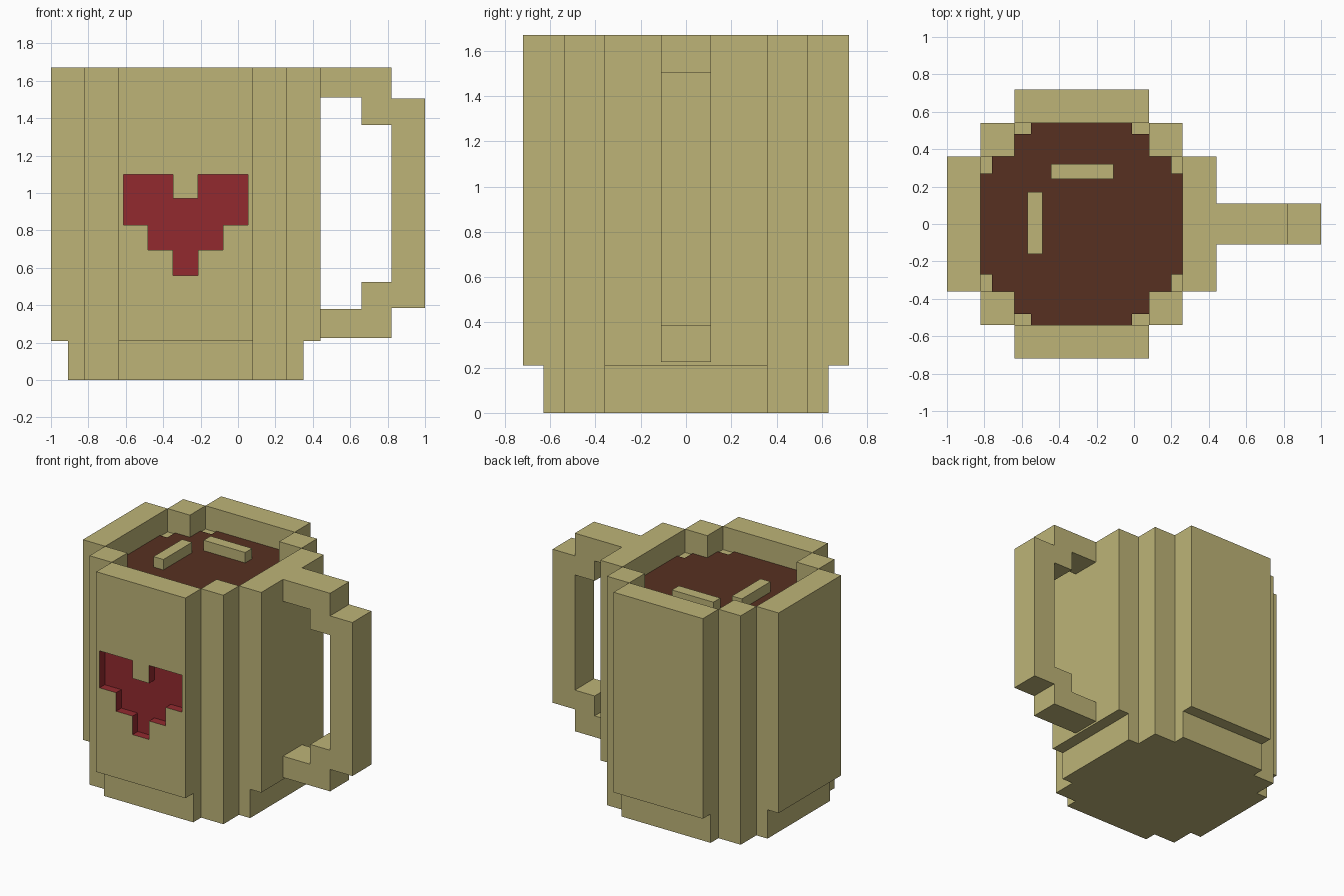
import bpy, bmesh

if "Cube" in bpy.data.objects:
    bpy.data.objects.remove(bpy.data.objects["Cube"])

CX = -0.28  # centre of the cup body


def material(name, rgb):
    m = bpy.data.materials.new(name)
    m.diffuse_color = (*rgb, 1)
    m.use_nodes = True
    m.node_tree.nodes["Principled BSDF"].inputs["Base Color"].default_value = m.diffuse_color
    return m


TAN = material("tan_ceramic", (0.51, 0.455, 0.185))
RED = material("heart_red", (0.29, 0.023, 0.028))
BROWN = material("coffee_brown", (0.095, 0.03, 0.015))


def prism(name, pts, lo, hi, mats, axis="z", index=0):
    """Extrude a flat outline along z (points are x,y) or y (points are x,z)."""
    place = (lambda p, h: (p[0], p[1], h)) if axis == "z" else (lambda p, h: (p[0], h, p[1]))
    bm = bmesh.new()
    rings = [[bm.verts.new(place(p, h)) for p in pts] for h in (lo, hi)]
    bm.faces.new(rings[0])
    bm.faces.new(rings[1])
    n = len(pts)
    for i in range(n):
        j = (i + 1) % n
        bm.faces.new((rings[0][i], rings[0][j], rings[1][j], rings[1][i]))
    bmesh.ops.recalc_face_normals(bm, faces=bm.faces)
    for f in bm.faces:
        f.material_index = index
    me = bpy.data.meshes.new(name)
    bm.to_mesh(me)
    bm.free()
    for m in mats:
        me.materials.append(m)
    ob = bpy.data.objects.new(name, me)
    bpy.context.collection.objects.link(ob)
    return ob


def box(name, x0, x1, y0, y1, z0, z1, mats=(TAN,)):
    return prism(name, [(x0, y0), (x1, y0), (x1, y1), (x0, y1)], z0, z1, mats)


def stepped(steps):
    """Symmetric stepped round outline from (half width, half depth) pairs, widest first."""
    q = []
    for i, (a, b) in enumerate(steps):
        q.append((a, b))
        if i + 1 < len(steps):
            q.append((steps[i + 1][0], b))
    pts = q + [(-x, y) for x, y in reversed(q)]
    pts += [(-x, -y) for x, y in q] + [(x, -y) for x, y in reversed(q)]
    return [(x + CX, y) for x, y in pts]


# Cup core, filled up to the drink
prism("cup_core", stepped([(0.54, 0.36), (0.36, 0.54)]), 0, 1.50, [TAN])

# Four wall slabs, each with a narrower foot below
for part, r, z0, z1 in (("wall", 0.72, 0.21, 1.67), ("foot", 0.63, 0, 0.21)):
    for side, s in (("left", -1), ("right", 1)):
        a, b = sorted((s * 0.54, s * r))
        box(f"{side}_{part}", CX + a, CX + b, -0.36, 0.36, z0, z1)
    for side, s in (("front", -1), ("back", 1)):
        a, b = sorted((s * 0.54, s * r))
        box(f"{side}_{part}", CX - 0.36, CX + 0.36, a, b, z0, z1, (TAN, RED))

# Corner posts
for sx in (-1, 1):
    for sy in (-1, 1):
        x0, x1 = sorted((sx * 0.36, sx * 0.54))
        y0, y1 = sorted((sy * 0.36, sy * 0.54))
        box("corner_post", CX + x0, CX + x1, y0, y1, 0, 1.67)

# Heart recess cut into the front wall
half = [(0, 0.97), (0.067, 0.97), (0.067, 1.10), (0.333, 1.10), (0.333, 0.83),
        (0.20, 0.83), (0.20, 0.695), (0.067, 0.695), (0.067, 0.56)]
heart = [(CX + x, z) for x, z in half[1:]] + [(CX - x, z) for x, z in reversed(half[1:])]
cutter = prism("heart_cutter", heart, -0.80, -0.66, (TAN, RED), "y", 1)
cutter.hide_render = True
front = bpy.data.objects["front_wall"]
mod = front.modifiers.new("heart_recess", "BOOLEAN")
mod.operation, mod.solver, mod.object = "DIFFERENCE", "EXACT", cutter
dg = bpy.context.evaluated_depsgraph_get()
cut_mesh = bpy.data.meshes.new_from_object(front.evaluated_get(dg))
front.modifiers.clear()
front.data = cut_mesh
bpy.data.objects.remove(cutter)

# Coffee surface and the two raised glints on it
prism("coffee", stepped([(0.54, 0.27), (0.48, 0.36), (0.36, 0.48), (0.27, 0.54)]),
      1.50, 1.509, [BROWN])
box("glint_back", -0.445, -0.11, 0.24, 0.32, 1.50, 1.585)
box("glint_left", -0.57, -0.49, -0.16, 0.17, 1.50, 1.585)

# Handle
handle = [(0.44, 1.67), (0.82, 1.67), (0.82, 1.505), (1.0, 1.505), (1.0, 0.385), (0.82, 0.385),
          (0.82, 0.225), (0.44, 0.225), (0.44, 0.38), (0.66, 0.38), (0.66, 0.525), (0.82, 0.525),
          (0.82, 1.365), (0.66, 1.365), (0.66, 1.51), (0.44, 1.51)]
prism("handle", handle, -0.11, 0.11, [TAN], "y")
